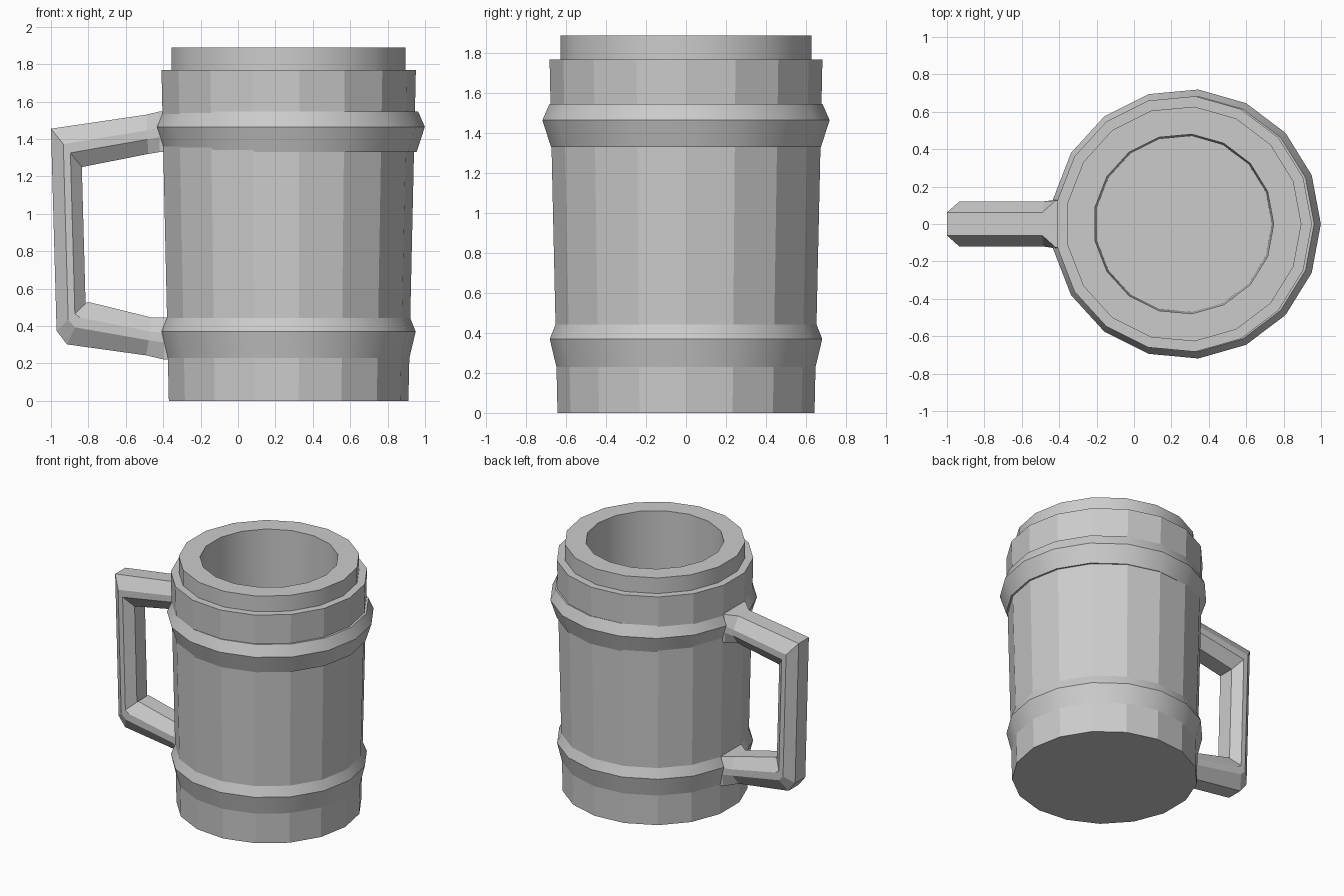
import bpy, bmesh
from math import cos, sin, pi, radians

if "Cube" in bpy.data.objects:
    bpy.data.objects.remove(bpy.data.objects["Cube"])

SIDES = 17
CX = 0.265  # barrel axis


def loft(name, loops, cap_start=False, cap_end=False, close=False, smooth=False):
    """Skin a series of equal-length point loops."""
    bm = bmesh.new()
    rings = [[bm.verts.new(p) for p in loop] for loop in loops]
    pairs = list(zip(rings, rings[1:]))
    if close:
        pairs.append((rings[-1], rings[0]))
    n = len(rings[0])
    for a, b in pairs:
        for i in range(n):
            j = (i + 1) % n
            bm.faces.new((a[i], a[j], b[j], b[i]))
    if cap_start:
        bm.faces.new(rings[0][::-1])
    if cap_end:
        bm.faces.new(rings[-1])
    bmesh.ops.recalc_face_normals(bm, faces=bm.faces)
    mesh = bpy.data.meshes.new(name)
    bm.to_mesh(mesh)
    bm.free()
    obj = bpy.data.objects.new(name, mesh)
    bpy.context.collection.objects.link(obj)
    if smooth:
        bpy.ops.object.select_all(action='DESELECT')
        obj.select_set(True)
        bpy.context.view_layer.objects.active = obj
        bpy.ops.object.shade_smooth_by_angle(angle=radians(30))
    return obj


def circle(r, z, cx=CX):
    return [(cx + r * cos(2 * pi * i / SIDES), r * sin(2 * pi * i / SIDES), z)
            for i in range(SIDES)]


# Flat-sided barrel and inner liner, one closed shell
loft("barrel_staves", [circle(0.646, 0), circle(0.686, 1.77), circle(0.625, 1.77)],
     cap_start=True)
loft("rim_and_liner", [circle(0.63, 1.76), circle(0.63, 1.89),
                       circle(0.482, 1.89), circle(0.472, 0.2)],
     cap_end=True, smooth=True)

# Two hoops with a ridged section
for name, z0, z1, z2, r0, r1, r2, cx in (
        ("lower_hoop", 0.22, 0.37, 0.445, 0.649, 0.685, 0.655, CX),
        ("upper_hoop", 1.33, 1.465, 1.547, 0.678, 0.722, 0.686, 0.277)):
    loft(name, [circle(r0 - 0.04, z0, cx), circle(r0, z0, cx), circle(r1, z1, cx),
                circle(r2, z2, cx), circle(r2 - 0.04, z2, cx)],
         close=True, smooth=True)


def section(outer, inner, flat=0.062, wide=0.12):
    """Eight-sided handle section between its outer and inner edges."""
    def at(t, y):
        return (outer[0] + (inner[0] - outer[0]) * t, y,
                outer[1] + (inner[1] - outer[1]) * t)
    half = [(0, flat), (0.40, wide), (0.63, wide), (1, flat)]
    return [at(t, y) for t, y in half] + [at(t, -y) for t, y in half[::-1]]


# Chamfered handle, flared where it meets the hoops
loft("handle", [
    section((-0.37, 1.547), (-0.37, 1.33), 0.125, 0.13),
    section((-0.42, 1.547), (-0.42, 1.33), 0.125, 0.13),
    section((-0.49, 1.53), (-0.48, 1.32)),
    section((-1.0, 1.455), (-0.835, 1.25)),
    section((-0.97, 0.375), (-0.815, 0.52)),
    section((-0.915, 0.302), (-0.805, 0.53)),
    section((-0.49, 0.243), (-0.46, 0.445)),
    section((-0.40, 0.222), (-0.39, 0.445), 0.12, 0.125),
    section((-0.35, 0.222), (-0.35, 0.445), 0.12, 0.125),
], cap_start=True, cap_end=True)
